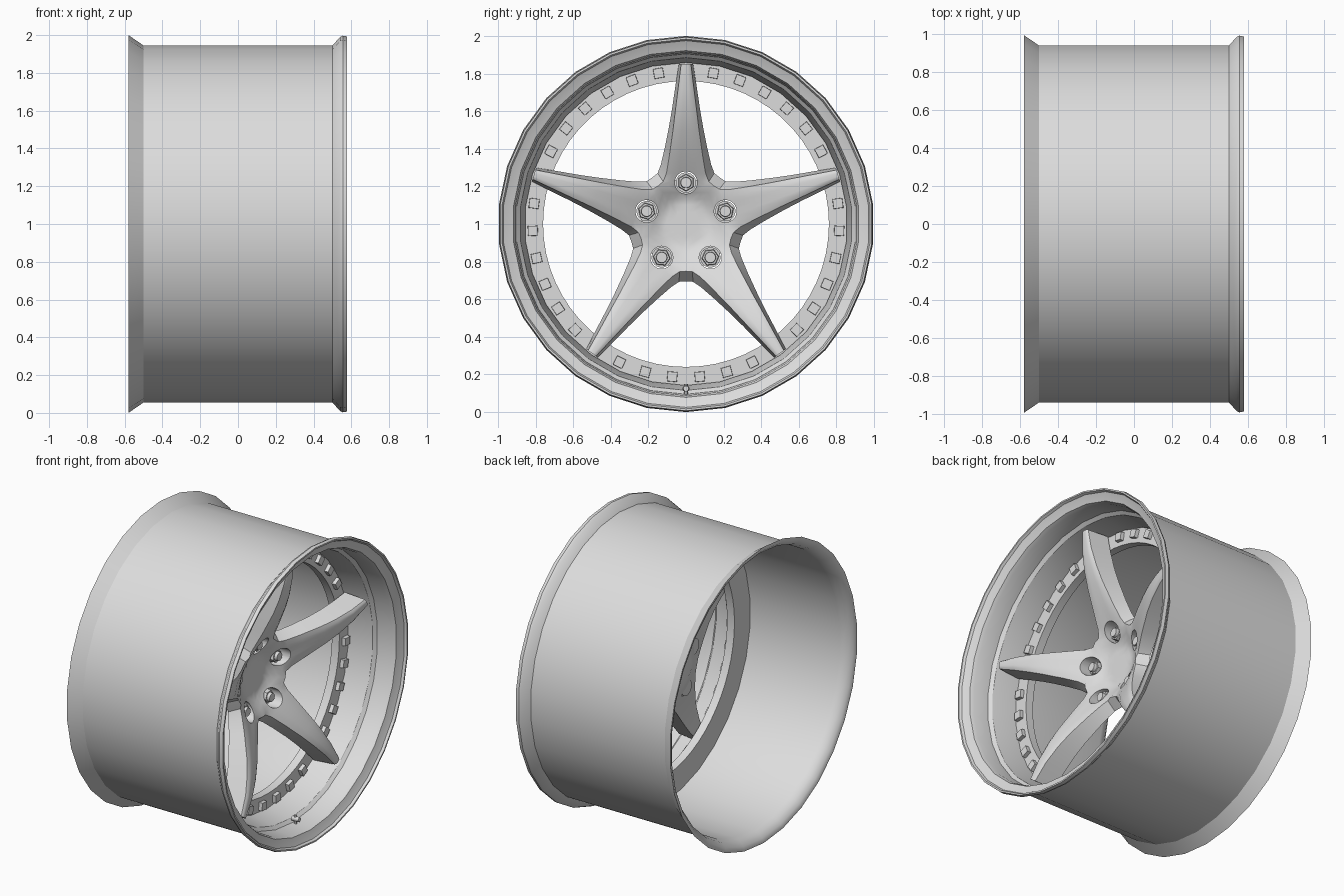
import bpy, bmesh, math
from mathutils import Matrix, Vector

if "Cube" in bpy.data.objects:
    bpy.data.objects.remove(bpy.data.objects["Cube"])

grey = bpy.data.materials.new("light_grey_metal")
grey.use_nodes = True
colour = (0.72, 0.72, 0.72, 1)
grey.diffuse_color = colour
grey.node_tree.nodes["Principled BSDF"].inputs["Base Color"].default_value = colour

CENTRE = Vector((0, 0, 1))


def polar(x, r, a):
    """Point at distance r from the axle, a clockwise from the top."""
    return CENTRE + Vector((x, r * math.sin(a), r * math.cos(a)))


def finish(name, bm, angle=30):
    bmesh.ops.remove_doubles(bm, verts=bm.verts, dist=1e-4)
    bmesh.ops.recalc_face_normals(bm, faces=bm.faces)
    mesh = bpy.data.meshes.new(name)
    bm.to_mesh(mesh)
    bm.free()
    mesh.materials.append(grey)
    ob = bpy.data.objects.new(name, mesh)
    bpy.context.collection.objects.link(ob)
    bpy.ops.object.select_all(action="DESELECT")
    ob.select_set(True)
    bpy.context.view_layer.objects.active = ob
    if angle:
        bpy.ops.object.shade_smooth_by_angle(angle=math.radians(angle))
    return ob


def lathe(name, profile, segments):
    """Spin a closed (x, radius) profile around the axle."""
    bm = bmesh.new()
    rings = [[bm.verts.new(polar(x, r, math.tau * i / segments)) for x, r in profile]
             for i in range(segments)]
    n = len(profile)
    for i in range(segments):
        a, b = rings[i], rings[(i + 1) % segments]
        for j in range(n):
            k = (j + 1) % n
            bm.faces.new((a[j], a[k], b[k], b[j]))
    return finish(name, bm)


def post(bm, x0, x1, r, a, radius, sides, top=None):
    """Prism parallel to the axle, turned to face the hub."""
    m = (Matrix.Translation(polar((x0 + x1) / 2, r, a)) @ Matrix.Rotation(-a, 4, "X")
         @ Matrix.Rotation(math.pi / 2, 4, "Y") @ Matrix.Rotation(math.pi / sides, 4, "Z"))
    bmesh.ops.create_cone(bm, cap_ends=True, segments=sides, radius1=radius,
                          radius2=top or radius, depth=x1 - x0, matrix=m)


# Barrel with flared back edge, dished front lip and stepped inner side
lathe("barrel", [(-0.58, 1.0), (-0.5, 0.945), (0.5, 0.945), (0.54, 0.99), (0.555, 0.997),
                 (0.578, 0.993), (0.578, 0.983), (0.562, 0.975), (0.55, 0.95), (0.54, 0.922),
                 (0.515, 0.912), (0.41, 0.905), (0.39, 0.885), (0.24, 0.858),
                 (0.17, 0.858), (0.17, 0.93), (-0.5, 0.93), (-0.545, 0.945),
                 (-0.57, 0.97), (-0.58, 0.99)], 30)

# Flat ring carrying the spokes
lathe("spoke_ring", [(0.225, 0.862), (0.225, 0.76), (0.17, 0.76), (0.17, 0.862)], 60)

# Small square bolts around the ring
bm = bmesh.new()
for i in range(35):
    if i % 7:
        post(bm, 0.22, 0.25, 0.815, math.tau * i / 35, 0.038, 4, 0.036)
finish("ring_bolts", bm, 0)


# Five-spoke star: stations of (distance from axle, half width)
FRONT = [(0.203, 0.1475), (0.226, 0.121), (0.27, 0.104), (0.36, 0.089), (0.5, 0.069),
         (0.6, 0.057), (0.72, 0.042), (0.85, 0.026)]
BACK = [(0.247, 0.1795), (0.27, 0.151), (0.315, 0.134), (0.4, 0.114), (0.52, 0.09),
        (0.62, 0.073), (0.73, 0.057), (0.85, 0.038)]
ACROSS = 6


def bow(r):
    """Rise of the bowed spokes from the sunken hub to the tips."""
    return math.sin(math.pi / 2 * min(1, max(0, (r - 0.13) / 0.72)))


def front_x(r):
    return 0.115 + 0.285 * bow(r)


def back_x(r):
    return 0.05 + 0.19 * bow(r)


bm = bmesh.new()
for s in range(5):
    angle = math.tau * s / 5
    edges = []
    for stations, depth, crown in ((FRONT, front_x, 0.012), (BACK, back_x, 0)):
        hub = [(t * stations[0][0], t * stations[0][1]) for t in (0, 0.3, 0.5, 0.65, 0.82)]
        rows = []
        for i, (d, w) in enumerate(hub + stations):
            row = []
            for j in range(ACROSS + 1):
                u = 2 * j / ACROSS - 1
                r = math.hypot(d, u * w)
                drop = crown * u ** 4 if i > len(hub) else 0
                row.append(bm.verts.new(polar(depth(r) - drop, r, angle + math.atan2(u * w, d))))
            rows.append(row)
        for a, b in zip(rows, rows[1:]):
            for j in range(ACROSS):
                bm.faces.new((a[j], a[j + 1], b[j + 1], b[j]))
        outer = rows[len(hub):]
        edges.append([q[0] for q in outer] + outer[-1][1:-1] + [q[-1] for q in reversed(outer)])
    # Side walls between front and back outlines
    f, b = edges
    for i in range(len(f) - 1):
        bm.faces.new((f[i], f[i + 1], b[i + 1], b[i]))
bmesh.ops.dissolve_degenerate(bm, dist=1e-5, edges=bm.edges)
star = finish("spokes_and_hub", bm, 0)

# Pockets for the wheel nuts
NUT_R = 0.22
bm = bmesh.new()
for s in range(5):
    post(bm, 0.095, 0.4, NUT_R, math.tau * s / 5, 0.06, 24)
cutter = finish("nut_pocket_cutter", bm, 0)
cutter.hide_render = True
bpy.context.view_layer.objects.active = star
mod = star.modifiers.new("pockets", "BOOLEAN")
mod.object = cutter
mod.operation = "DIFFERENCE"
mod.solver = "EXACT"
bpy.ops.object.modifier_apply(modifier=mod.name)
bpy.data.objects.remove(cutter)
bpy.ops.object.select_all(action="DESELECT")
star.select_set(True)
bpy.ops.object.shade_smooth_by_angle(angle=math.radians(35))

# Wheel nuts: washer, hexagon and stud
bm = bmesh.new()
for s in range(5):
    a = math.tau * s / 5
    post(bm, 0.085, 0.105, NUT_R, a, 0.054, 20)
    post(bm, 0.1, 0.145, NUT_R, a, 0.047, 6, 0.043)
    post(bm, 0.14, 0.165, NUT_R, a, 0.031, 16, 0.028)
finish("wheel_nuts", bm)

# Valve at the bottom of the lip: short stem with a cap
bm = bmesh.new()
bmesh.ops.create_cone(bm, cap_ends=True, segments=12, radius1=0.01, radius2=0.01, depth=0.06,
                      matrix=Matrix.Translation(polar(0.43, 0.88, math.pi)))
post(bm, 0.41, 0.46, 0.875, math.pi, 0.018, 12, 0.015)
finish("valve_stem", bm)
